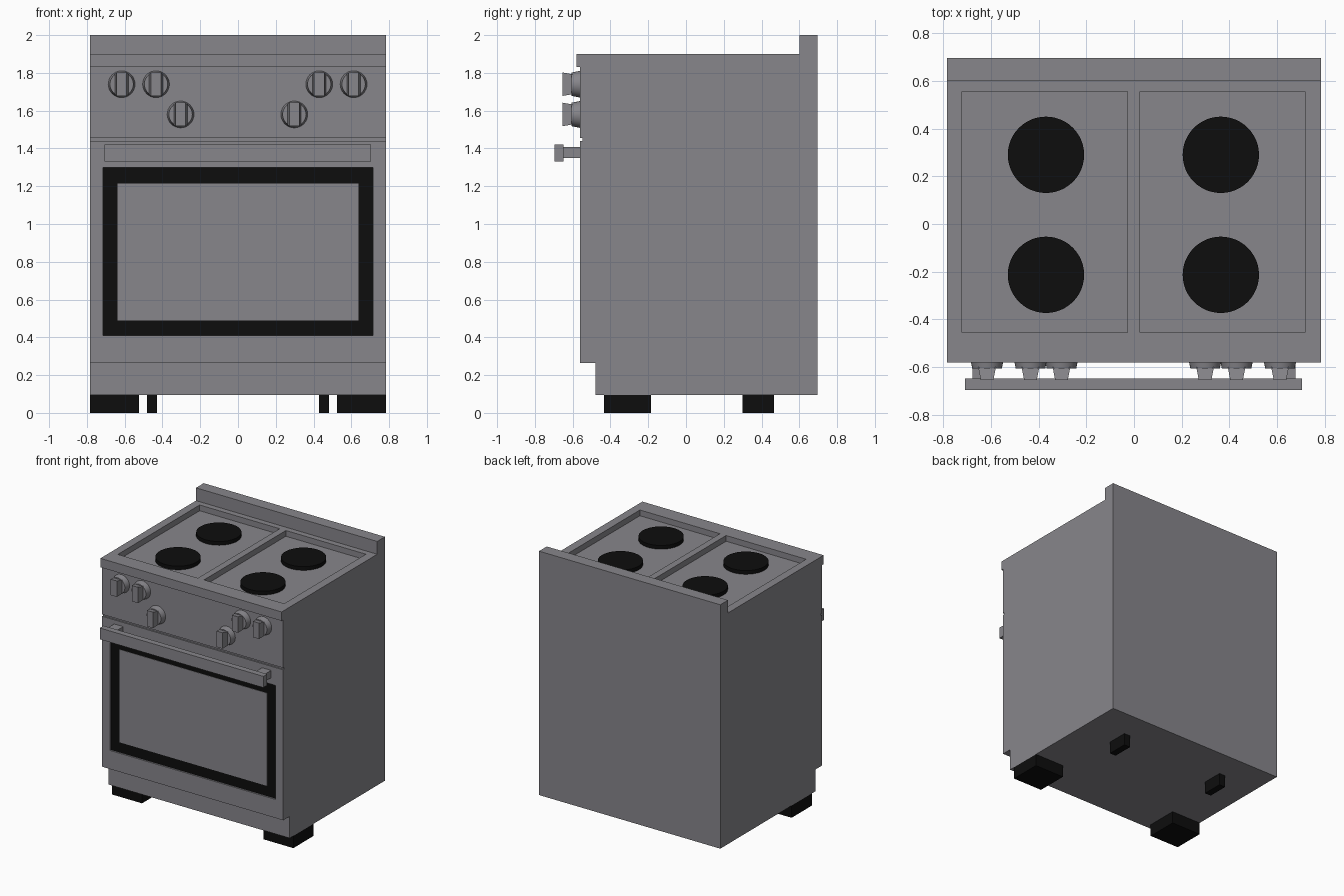
import bpy, bmesh, math
from mathutils import Matrix, Vector

if "Cube" in bpy.data.objects:
    bpy.data.objects.remove(bpy.data.objects["Cube"])


def material(name, rgb):
    m = bpy.data.materials.new(name)
    m.diffuse_color = (*rgb, 1)
    m.use_nodes = True
    m.node_tree.nodes["Principled BSDF"].inputs["Base Color"].default_value = m.diffuse_color
    return m


STEEL = material("steel_grey", (0.245, 0.24, 0.26))
BLACK = material("matte_black", (0.004, 0.004, 0.004))


def finish(name, bm, mat):
    bmesh.ops.recalc_face_normals(bm, faces=bm.faces)
    me = bpy.data.meshes.new(name)
    bm.to_mesh(me)
    bm.free()
    me.materials.append(mat)
    ob = bpy.data.objects.new(name, me)
    bpy.context.collection.objects.link(ob)
    return ob


def box(name, x, y, z, mat):
    """Box from (min, max) ranges on each axis."""
    bm = bmesh.new()
    bmesh.ops.create_cube(bm, size=1)
    for v in bm.verts:
        v.co = Vector([(r[0] + r[1]) / 2 + c * (r[1] - r[0]) for r, c in zip((x, y, z), v.co)])
    return finish(name, bm, mat)


def cut(ob, x, y, z):
    """Cut a box-shaped recess and discard the cutter."""
    cutter = box("recess_cutter", x, y, z, ob.data.materials[0])
    cutter.hide_render = True
    mod = ob.modifiers.new("recess", 'BOOLEAN')
    mod.operation, mod.solver, mod.object = 'DIFFERENCE', 'EXACT', cutter
    bpy.context.view_layer.objects.active = ob
    bpy.ops.object.modifier_apply(modifier=mod.name)
    bpy.data.objects.remove(cutter)


def smooth(ob):
    bpy.ops.object.select_all(action='DESELECT')
    ob.select_set(True)
    bpy.context.view_layer.objects.active = ob
    bpy.ops.object.shade_smooth_by_angle(angle=math.radians(30))


W, BACK = 0.783, 0.695

# Body: side profile with toe-kick and door seam, extruded across the width
profile = [(-0.48, 0.095), (BACK, 0.095), (BACK, 1.83), (-0.56, 1.83), (-0.56, 1.455),
           (-0.548, 1.455), (-0.548, 1.44), (-0.56, 1.44), (-0.56, 0.265), (-0.48, 0.265)]
bm = bmesh.new()
face = bm.faces.new([bm.verts.new((-W, y, z)) for y, z in profile])
ext = bmesh.ops.extrude_face_region(bm, geom=[face])
bmesh.ops.translate(bm, vec=(2 * W, 0, 0), verts=[g for g in ext["geom"] if isinstance(g, bmesh.types.BMVert)])
body = finish("oven_body", bm, STEEL)
cut(body, (-0.715, 0.715), (-0.7, -0.54), (0.41, 1.30))

# Oven window: black surround with grey pane
box("window_surround", (-0.715, 0.715), (-0.547, -0.539), (0.41, 1.30), BLACK)
box("window_pane", (-0.637, 0.637), (-0.55, -0.545), (0.49, 1.215), STEEL)

# Cooktop with two recessed wells, and back rail
top = box("cooktop", (-W, W), (-0.58, BACK), (1.83, 1.90), STEEL)
for x in ((-0.72, -0.028), (0.025, 0.717)):
    cut(top, x, (-0.455, 0.555), (1.855, 2.0))
box("back_rail", (-W, W), (0.60, BACK), (1.90, 2.0), STEEL)

# Hot plates
for x in (-0.369, 0.364):
    for y in (-0.213, 0.29):
        bm = bmesh.new()
        bmesh.ops.create_cone(bm, cap_ends=True, segments=48, radius1=0.16, radius2=0.16, depth=0.03,
                              matrix=Matrix.Translation((x, y, 1.869)))
        smooth(finish("hot_plate", bm, BLACK))

# Door handle
box("handle_bar", (-0.708, 0.705), (-0.695, -0.648), (1.332, 1.42), STEEL)
for s in (-1, 1):
    xs = sorted((s * 0.60, s * 0.678))
    box("handle_post", xs, (-0.65, -0.555), (1.35, 1.408), STEEL)

# Control knobs: tapered disc plus a vertical grip
for x, z in ((-0.616, 1.74), (-0.434, 1.74), (-0.304, 1.58), (0.298, 1.58), (0.43, 1.74), (0.612, 1.74)):
    bm = bmesh.new()
    bmesh.ops.create_cone(bm, cap_ends=True, segments=32, radius1=0.071, radius2=0.062, depth=0.045,
                          matrix=Matrix.Translation((x, -0.5825, z)) @ Matrix.Rotation(math.pi / 2, 4, 'X'))
    smooth(finish("knob_base", bm, STEEL))
    grip = box("knob_grip", (-0.037, 0.037), (-0.653, -0.60), (-0.062, 0.062), STEEL)
    for v in grip.data.vertices:
        if v.co.y < -0.63:
            v.co.x *= 0.72
        else:
            v.co.z *= 0.85
    grip.location = (x, 0, z)

# Feet: wide blocks in front, narrow blocks behind
for s in (-1, 1):
    box("front_foot", sorted((s * 0.525, s * W)), (-0.435, -0.185), (0, 0.095), BLACK)
    box("rear_foot", sorted((s * 0.428, s * 0.482)), (0.30, 0.465), (0, 0.095), BLACK)
